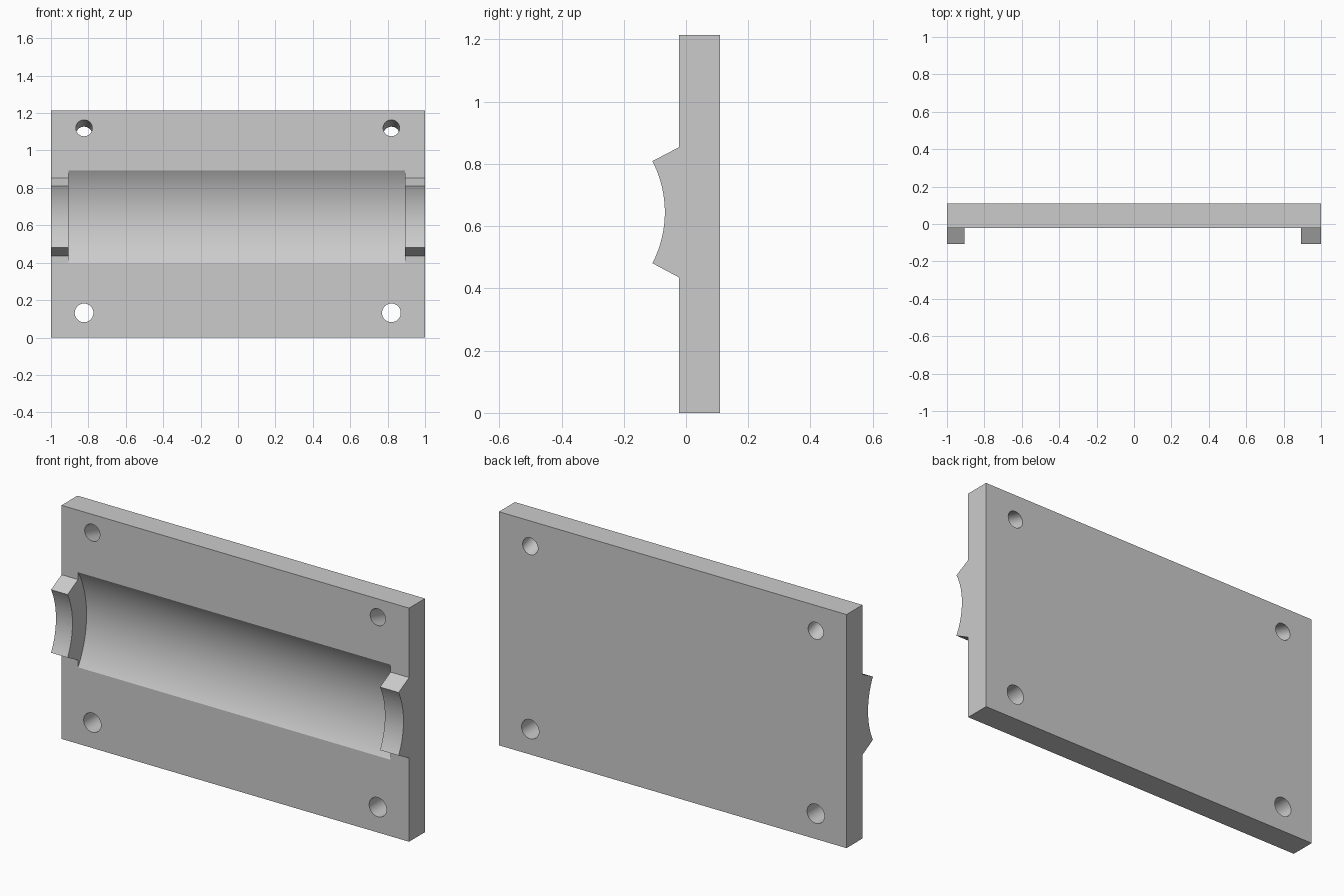
import bpy, bmesh, math
from mathutils import Vector

cube = bpy.data.objects.get("Cube")
if cube:
    bpy.data.objects.remove(cube, do_unlink=True)

FRONT, BACK, HEIGHT = -0.022, 0.109, 1.215
LEFT_IN, RIGHT_IN = 0.893, -0.905          # inner faces of the end saddles
AXIS_Y, AXIS_Z = -0.424, 0.645             # shared axis of both round cuts

grey = bpy.data.materials.new("light grey")
grey.use_nodes = True
colour = (0.6, 0.6, 0.6, 1)
grey.diffuse_color = colour
grey.node_tree.nodes["Principled BSDF"].inputs["Base Color"].default_value = colour


def prism(name, ring, offset):
    """Extrude a closed ring of points along an offset vector."""
    bm = bmesh.new()
    face = bm.faces.new([bm.verts.new(p) for p in ring])
    new = bmesh.ops.extrude_face_region(bm, geom=[face])["geom"]
    bmesh.ops.translate(bm, vec=Vector(offset),
                        verts=[g for g in new if isinstance(g, bmesh.types.BMVert)])
    # the extrusion drops the start face, so close any open end
    bmesh.ops.holes_fill(bm, edges=[e for e in bm.edges if e.is_boundary])
    bmesh.ops.recalc_face_normals(bm, faces=bm.faces)
    mesh = bpy.data.meshes.new(name)
    bm.to_mesh(mesh)
    bm.free()
    mesh.materials.append(grey)
    obj = bpy.data.objects.new(name, mesh)
    bpy.context.collection.objects.link(obj)
    return obj


def activate(obj):
    bpy.ops.object.select_all(action='DESELECT')
    obj.select_set(True)
    bpy.context.view_layer.objects.active = obj


def cut(target, cutter):
    cutter.hide_render = True
    mod = target.modifiers.new("cut", 'BOOLEAN')
    mod.operation, mod.solver, mod.object = 'DIFFERENCE', 'EXACT', cutter
    activate(target)
    bpy.ops.object.modifier_apply(modifier=mod.name)
    bpy.data.objects.remove(cutter, do_unlink=True)


def arc(x, radius, half_height, steps=32):
    """Arc about the shared axis, from low to high, bulging to the back."""
    a = math.asin(half_height / radius)
    angles = [a * (2 * i / steps - 1) for i in range(steps + 1)]
    return [(x, AXIS_Y + radius * math.cos(t), AXIS_Z + radius * math.sin(t))
            for t in angles]


# Plate
plate = prism("base_plate",
              [(-1, FRONT, 0), (1, FRONT, 0), (1, FRONT, HEIGHT), (-1, FRONT, HEIGHT)],
              (0, BACK - FRONT, 0))

# Long round trough between the saddles
cut(plate, prism("trough_cutter", arc(RIGHT_IN, 0.472, 0.36),
                 (LEFT_IN - RIGHT_IN, 0, 0)))

# Screw holes: straight at the bottom, sloping down to the back at the top
for x in (-0.823, 0.82):
    for z, radius, slope in ((0.132, 0.05, 0), (1.12, 0.044, -0.28)):
        ring = []
        for i in range(40):
            t = math.tau * i / 40
            ring.append((x + radius * math.cos(t), FRONT - 0.05,
                         z - 0.05 * slope + radius * math.sin(t)))
        length = BACK - FRONT + 0.1
        cut(plate, prism("hole_cutter", ring, (0, length, length * slope)))

# End saddles with flared flanks and a round seat
for name, inner, outer in (("left_saddle", LEFT_IN, 1), ("right_saddle", RIGHT_IN, -1)):
    ring = [(inner, FRONT, 0.435)] + arc(inner, 0.356, 0.164) + [(inner, FRONT, 0.854)]
    saddle = prism(name, ring, (outer - inner, 0, 0))
    activate(saddle)
    bpy.ops.object.shade_smooth_by_angle(angle=math.radians(25))

activate(plate)
bpy.ops.object.shade_smooth_by_angle(angle=math.radians(25))
